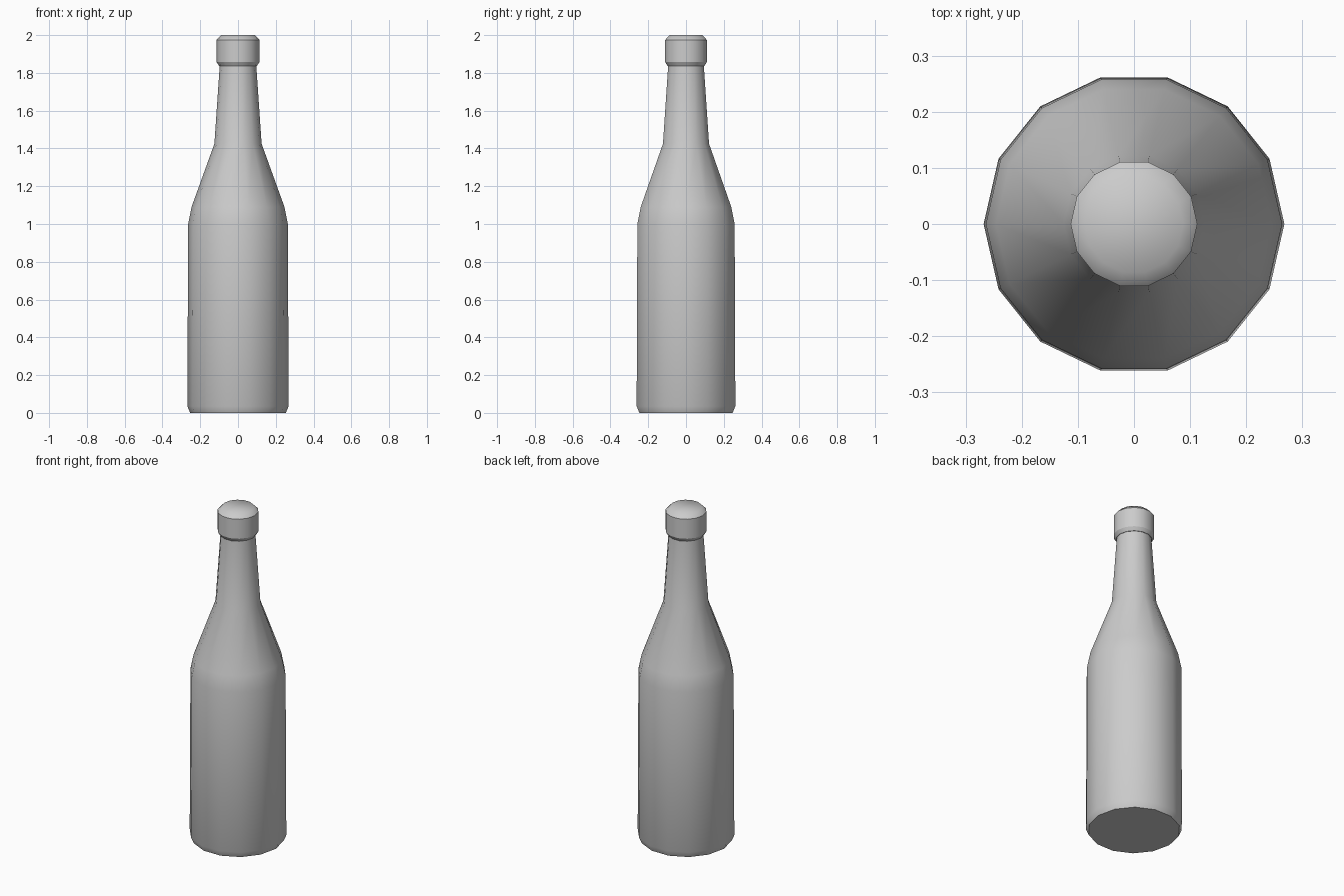
import bpy, bmesh, math

cube = bpy.data.objects.get("Cube")
if cube:
    bpy.data.objects.remove(cube, do_unlink=True)

SIDES = 14

grey = bpy.data.materials.new("plain grey")
grey.use_nodes = True
colour = (0.6, 0.6, 0.6, 1.0)
grey.diffuse_color = colour
grey.node_tree.nodes["Principled BSDF"].inputs["Base Color"].default_value = colour


def lathe(name, profile, sharp_rings):
    """Turn (radius, height) points round z, closed with a flat face at both ends."""
    bm = bmesh.new()
    rings = []
    for radius, height in profile:
        angles = [2 * math.pi * i / SIDES for i in range(SIDES)]
        rings.append([bm.verts.new((radius * math.cos(a), radius * math.sin(a), height))
                      for a in angles])
    for low, high in zip(rings, rings[1:]):
        for i in range(SIDES):
            j = (i + 1) % SIDES
            bm.faces.new((low[i], low[j], high[j], high[i]))
    bm.faces.new(rings[0][::-1])
    bm.faces.new(rings[-1])
    for face in bm.faces:
        face.smooth = True
    for index in sharp_rings:
        ring = rings[index]
        for i in range(SIDES):
            bm.edges.get((ring[i], ring[(i + 1) % SIDES])).smooth = False
    mesh = bpy.data.meshes.new(name)
    bm.to_mesh(mesh)
    bm.free()
    mesh.materials.append(grey)
    obj = bpy.data.objects.new(name, mesh)
    bpy.context.collection.objects.link(obj)
    return obj


# Body, shoulder and tapering neck
lathe("bottle_body", [(0.253, 0), (0.268, 0.035), (0.264, 1.0), (0.246, 1.09),
                      (0.125, 1.425), (0.096, 1.85)], [0, 5])

# Bevelled cap around the mouth
lathe("bottle_cap", [(0.1, 1.836), (0.113, 1.857), (0.113, 1.975), (0.088, 2.0)],
      [0, 1, 2])
